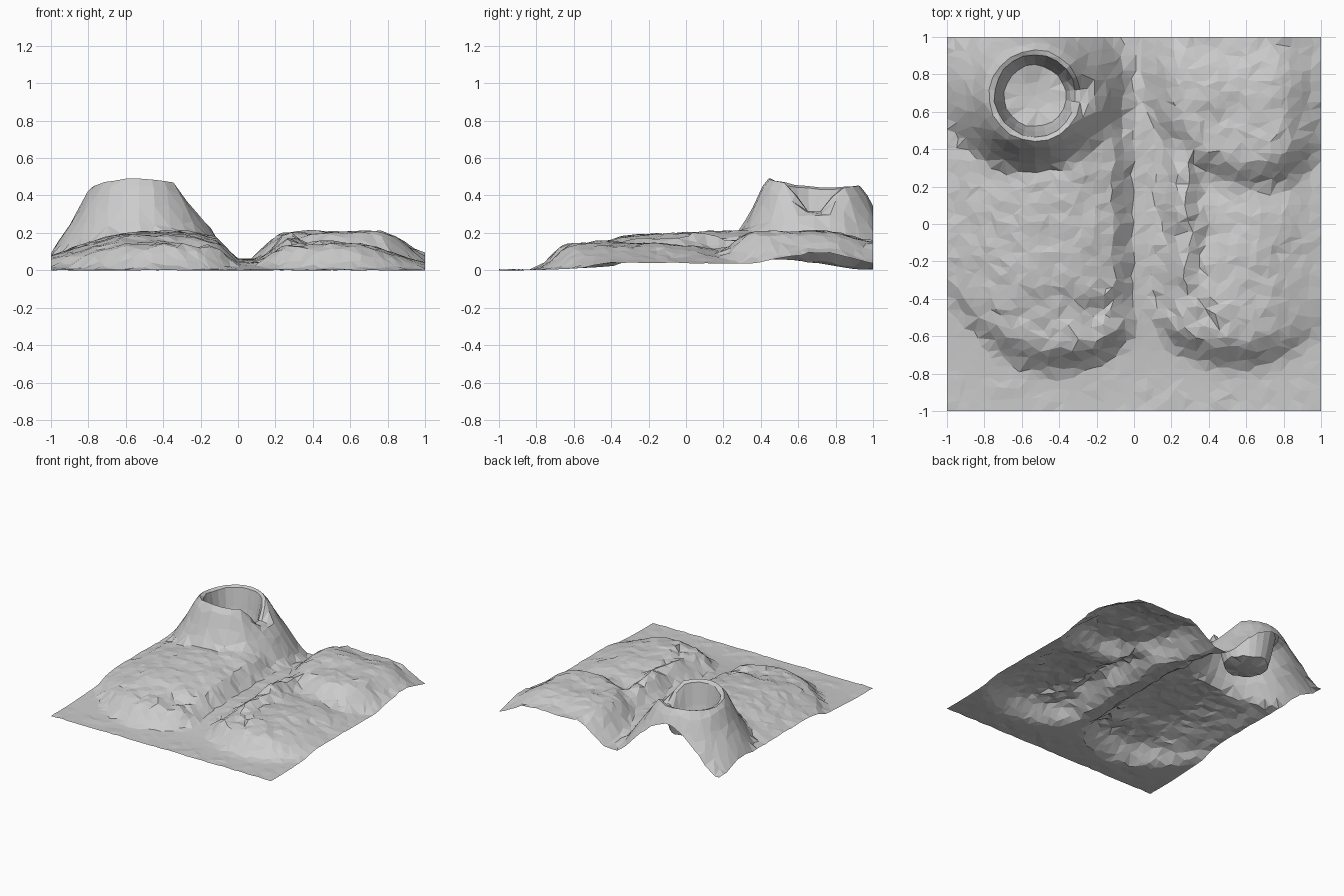
import bpy, bmesh, math, random
from mathutils import Vector, noise
from mathutils.geometry import delaunay_2d_cdt

if "Cube" in bpy.data.objects:
    bpy.data.objects.remove(bpy.data.objects["Cube"])

random.seed(4)
CX, CY = -0.53, 0.685          # crater centre


def ss(a, b, v):
    """Smooth step from 0 at a to 1 at b (a may exceed b)."""
    t = max(0.0, min(1.0, (v - a) / (b - a)))
    return t * t * (3 - 2 * t)


def profile(points, v):
    """Piecewise linear lookup."""
    for (a, za), (b, zb) in zip(points, points[1:]):
        if v <= b:
            return za + (zb - za) * max(0.0, v - a) / (b - a)
    return points[-1][1]


def bump(x, y, cx, cy, rx, ry):
    return math.exp(-((x - cx) / rx) ** 2 - ((y - cy) / ry) ** 2)


CONE = [(0, .17), (.16, .18), (.18, .23), (.215, .45), (.24, .475), (.275, .44),
        (.32, .345), (.36, .27), (.40, .20), (.45, .12), (.50, .05), (.55, 0)]


def hills(x, y):
    # valley floor
    base = .06 * ss(-.9, -.05, y) * (1 - ss(.5, 1, y)) * (1 - .4 * ss(.5, 1, abs(x)))
    # west plateau: steep step beside the valley, then a gentle rise
    xv = x + .1 * ss(.35, .9, y)
    f = -.85 + (1.1 if x < -.42 else .9) * (x + .42) ** 2
    west = (.15 + .055 * ss(-.6, 0, y)) * (.6 * ss(.04, -.12, xv) + .4 * ss(.1, -.3, xv))
    west *= .8 * ss(f + .03, f + .21, y) + .2 * ss(f - .1, f + .4, y)
    west *= (.35 + .65 * ss(-1.08, -.55, x)) * (1 - .65 * ss(.35, 1, y))
    # south east plateau with a ridge beside the valley
    f = -.83 + .9 * (x - .55) ** 2
    south = (.14 + .05 * bump(x, y, .27, .05, .07, .3)) * ss(.03, .27, x)
    south *= .8 * ss(f + .03, f + .21, y) + .2 * ss(f - .1, f + .4, y)
    south *= (.25 + .75 * ss(1.08, .6, x)) * (1 - .3 * ss(-.1, .25, y) * ss(.25, .4, x))
    south *= 1 - .5 * ss(.3, .9, y)
    # north east plateau
    d = math.hypot((x - .62) / .62, (y - .78) / .7)
    north = .205 * ss(1.05, .6, d) * (1 - .58 * ss(.75, 1.03, x))
    north *= 1 - .25 * ss(.75, 1, y) - .25 * ss(.8, 1, y) * ss(.7, 1, x)
    h = max(base, west, south, north)
    # rocky unevenness, stronger on the broken ledges
    rough = .014 + .025 * (bump(x, y, -.2, -.48, .15, .13) + bump(x, y, .45, -.5, .15, .1)
                           + bump(x, y, .27, -.1, .12, .3) + .4 * bump(x, y, -.55, -.48, .2, .1))
    n = noise.noise(Vector((x * 5, y * 5, 1.7))) + .45 * random.uniform(-1, 1)
    return max(0.0, h + rough * n * min(1, h / .1))


def height(x, y):
    r = math.hypot(x - CX, y - CY)
    a = math.atan2(y - CY, x - CX)
    cone = profile(CONE, r)
    # rim is uneven, higher in the south and breached on the east
    rim = ss(.18, .24, r) * ss(.45, .3, r)
    cone *= 1 + rim * (-.04 * math.sin(a) - .05 * math.cos(a) ** 2)
    notch = max(0, 1 - abs(a) / .65) ** 1.2
    cone -= notch * max(0, cone - .27) * ss(.40, .27, r)
    if r > .25:
        cone += random.uniform(-.006, .006)
    return cone if r < .3 else max(cone, hills(x, y))


# scattered plan points, with straight borders
N = 36
pts = []
for i in range(N + 1):
    for j in range(N + 1):
        x, y = -1 + 2 * i / N, -1 + 2 * j / N
        if 0 < i < N:
            x += random.uniform(-.02, .02)
        if 0 < j < N:
            y += random.uniform(-.02, .02)
        edge = i in (0, N) or j in (0, N)
        if edge or math.hypot(x - CX, y - CY) > .40:
            pts.append((x, y))
# crater and cone rings
for r, sides in ((.08, 7), (.165, 22), (.19, 22), (.218, 22), (.245, 22),
                 (.285, 22), (.33, 24), (.375, 28)):
    for k in range(sides):
        a = 2 * math.pi * (k + .5 * (sides % 4 > 0)) / sides
        q = r + random.uniform(-1, 1) * (.004 if r < .25 else .012)
        x, y = CX + q * math.cos(a), CY + q * math.sin(a)
        if y < .98 and x > -.98:
            pts.append((x, y))
pts.append((CX, CY))

verts, _, faces = delaunay_2d_cdt([Vector(p) for p in pts], [], [], 0, 1e-5)[:3]
mesh = bpy.data.meshes.new("volcano_terrain")
mesh.from_pydata([(v.x, v.y, height(v.x, v.y)) for v in verts], [], [list(f) for f in faces])

# faces point upward
bm = bmesh.new()
bm.from_mesh(mesh)
for f in bm.faces:
    f.normal_update()
    if f.normal.z < 0:
        f.normal_flip()
bm.to_mesh(mesh)
bm.free()
bpy.context.collection.objects.link(bpy.data.objects.new("volcano_terrain", mesh))
